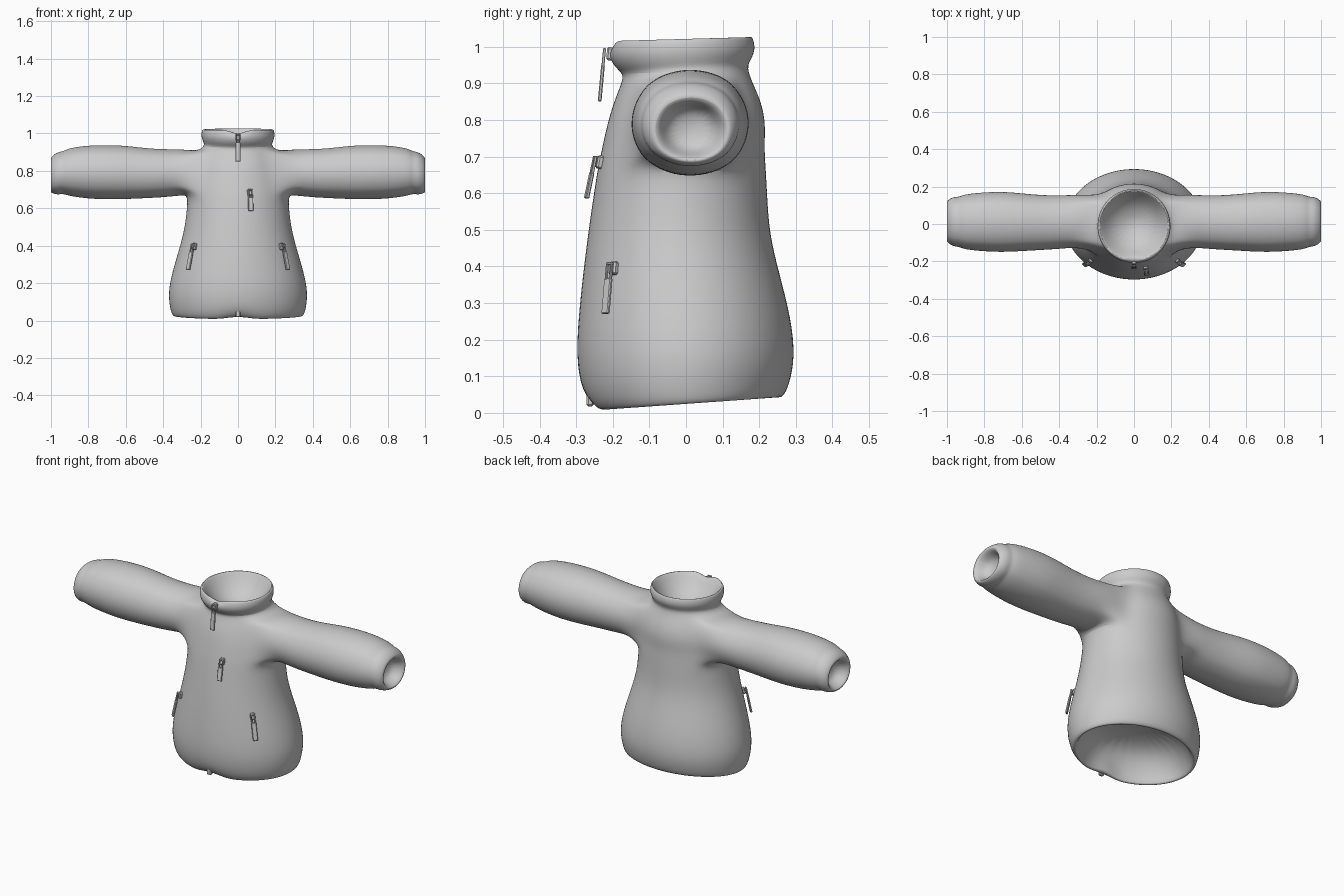
import bpy, bmesh
from math import sin, cos, atan2, radians, tau
from mathutils import Matrix, Vector

cube = bpy.data.objects.get("Cube")
if cube:
    bpy.data.objects.remove(cube)

fabric = bpy.data.materials.new("grey_fabric")
fabric.use_nodes = True
grey = (0.6, 0.6, 0.6, 1)
fabric.diffuse_color = grey
fabric.node_tree.nodes["Principled BSDF"].inputs["Base Color"].default_value = grey


def finish(name, bm, angle):
    bmesh.ops.recalc_face_normals(bm, faces=bm.faces)
    mesh = bpy.data.meshes.new(name)
    bm.to_mesh(mesh)
    bm.free()
    mesh.materials.append(fabric)
    ob = bpy.data.objects.new(name, mesh)
    bpy.context.collection.objects.link(ob)
    bpy.ops.object.select_all(action="DESELECT")
    ob.select_set(True)
    bpy.context.view_layer.objects.active = ob
    bpy.ops.object.shade_smooth_by_angle(angle=radians(angle))
    return ob


def bridge(bm, a, b):
    for i in range(len(a)):
        j = (i + 1) % len(a)
        bm.faces.new((a[i], a[j], b[j], b[i]))


def cap(bm, ring, point):
    centre = bm.verts.new(point)
    for i in range(len(ring)):
        bm.faces.new((ring[i], ring[(i + 1) % len(ring)], centre))


# Coat profile: height, half width, front y, back y, tilt, front notch
COLS = 24
profile = [
    (0.17, 0.24, -0.19, 0.19, 0, 0),        # lining inside the hem
    (0.06, 0.32, -0.24, 0.24, 0.05, 0.02),
    (0.022, 0.337, -0.235, 0.25, 0.075, 0.02),
    (0.024, 0.355, -0.258, 0.268, 0.07, 0.015),
    (0.065, 0.367, -0.288, 0.284, 0.03, 0),
    (0.15, 0.378, -0.303, 0.302, 0, 0),
    (0.26, 0.355, -0.297, 0.29, 0, 0),
    (0.38, 0.318, -0.284, 0.258, 0, 0),
    (0.49, 0.288, -0.270, 0.23, 0, 0),
    (0.60, 0.275, -0.254, 0.224, 0, 0),
    (0.67, 0.272, -0.243, 0.22, 0, 0),      # underarm
    (0.73, 0.265, -0.230, 0.216, 0, 0),
    (0.79, 0.255, -0.217, 0.22, 0, 0),
    (0.85, 0.240, -0.199, 0.208, 0, 0),
    (0.905, 0.215, -0.176, 0.182, 0, 0),    # shoulder
    (0.935, 0.180, -0.173, 0.168, 0.05, 0),
    (0.955, 0.188, -0.198, 0.178, 0.05, 0),  # collar
    (0.985, 0.199, -0.215, 0.192, 0.03, 0),
    (1.017, 0.195, -0.207, 0.186, 0.03, -0.012),
    (1.026, 0.186, -0.198, 0.178, 0.03, -0.03),
    (1.005, 0.172, -0.182, 0.165, 0, -0.03),
    (0.93, 0.115, -0.12, 0.11, 0, 0),
]
ARM_ROWS = (10, 14)
ARM_HALF = 3

bm = bmesh.new()
rings = []
for z, hx, yf, yb, tilt, notch in profile:
    cy, ry = (yf + yb) / 2, (yb - yf) / 2
    ring = []
    for c in range(COLS):
        a = tau * c / COLS
        y = cy + ry * sin(a)
        ring.append(bm.verts.new((hx * cos(a), y, z + tilt * y)))
    front = ring[COLS * 3 // 4]
    front.co.z += notch
    front.co.y += abs(notch)
    rings.append(ring)


def in_armhole(r, c):
    lo, hi = ARM_ROWS
    centre = c + 0.5
    return lo <= r < hi and min(
        abs(centre - k * COLS / 2) for k in range(3)) < ARM_HALF


for r in range(len(rings) - 1):
    for c in range(COLS):
        if not in_armhole(r, c):
            d = (c + 1) % COLS
            bm.faces.new((rings[r][c], rings[r][d], rings[r + 1][d], rings[r + 1][c]))
cap(bm, rings[0], (0, 0, 0.21))
cap(bm, rings[-1], (0, 0, 0.88))

# Sleeves grown out of the armholes: x, centre y, centre z, radius y, radius z
sleeve = [
    (0.30, 0.017, 0.792, 0.143, 0.127),
    (0.40, 0.010, 0.786, 0.146, 0.132),
    (0.50, 0.008, 0.787, 0.150, 0.138),
    (0.60, 0.010, 0.791, 0.158, 0.147),
    (0.71, 0.012, 0.792, 0.166, 0.150),
    (0.82, 0.012, 0.793, 0.160, 0.145),
    (0.91, 0.012, 0.793, 0.150, 0.130),
    (0.935, 0.012, 0.790, 0.136, 0.116),
    (0.965, 0.013, 0.786, 0.136, 0.118),
    (0.995, 0.014, 0.779, 0.118, 0.102),
    (1.004, 0.015, 0.775, 0.100, 0.088),
    (0.985, 0.015, 0.774, 0.084, 0.073),
    (0.94, 0.015, 0.774, 0.062, 0.056),
]
lo, hi = ARM_ROWS
for side, mid in ((1, 0), (-1, COLS // 2)):
    cols = [(mid + k) % COLS for k in range(-ARM_HALF, ARM_HALF + 1)]
    loop = [rings[lo][c] for c in cols]
    loop += [rings[r][cols[-1]] for r in range(lo + 1, hi)]
    loop += [rings[hi][c] for c in reversed(cols)]
    loop += [rings[r][cols[0]] for r in range(hi - 1, lo, -1)]
    angles = [atan2(v.co.z - 0.79, v.co.y - 0.01) for v in loop]
    last = loop
    for x, cy, cz, ry, rz in sleeve:
        ring = [bm.verts.new((side * x, cy + ry * cos(a), cz + rz * sin(a)))
                for a in angles]
        bridge(bm, last, ring)
        last = ring
    cap(bm, last, (side * 0.925, 0.015, 0.774))

coat = finish("coat", bm, 70)
sub = coat.modifiers.new("soft_cloth", "SUBSURF")
sub.levels = sub.render_levels = 2


# Zip pulls: slider, ring and hanging strap
def add_box(bm, centre, size):
    m = Matrix.Translation(centre) @ Matrix.Diagonal((*size, 1))
    made = bmesh.ops.create_cube(bm, size=1, matrix=m)
    edges = {e for v in made["verts"] for e in v.link_edges}
    bmesh.ops.bevel(bm, geom=list(edges), offset=min(size) * 0.25, segments=1,
                    affect="EDGES")


def zip_pull(name, top, bottom, turn):
    top, bottom = Vector(top), Vector(bottom)
    length = (top - bottom).length
    bm = bmesh.new()
    add_box(bm, (0, 0.012, -0.018), (0.026, 0.018, 0.036))
    for x in (-0.009, 0.009):
        add_box(bm, (x, -0.004, -0.03), (0.006, 0.008, 0.05))
    for z in (-0.008, -0.052):
        add_box(bm, (0, -0.004, z), (0.024, 0.008, 0.008))
    strap = length - 0.05
    add_box(bm, (0, -0.004, -0.05 - strap / 2), (0.027, 0.01, strap))
    up = (top - bottom).normalized()
    out = Vector((sin(turn), -cos(turn), 0))
    out = (out - up * out.dot(up)).normalized()
    side = up.cross(out)
    basis = Matrix((side, -out, up)).transposed().to_4x4()
    bm.transform(Matrix.Translation(top) @ basis)
    finish(name, bm, 30)


zip_pull("collar_zip_pull", (0, -0.218, 1.0), (0, -0.232, 0.85), 0)
zip_pull("chest_zip_pull", (0.065, -0.243, 0.705), (0.068, -0.268, 0.585), 0.2)
for side, word in ((1, "left"), (-1, "right")):
    zip_pull(word + "_pocket_zip_pull", (side * 0.238, -0.205, 0.415),
             (side * 0.265, -0.217, 0.27), side * 0.75)

# Slider at the bottom of the front zip
bm = bmesh.new()
add_box(bm, (0, -0.262, 0.04), (0.028, 0.02, 0.045))
finish("hem_zip_slider", bm, 30)
